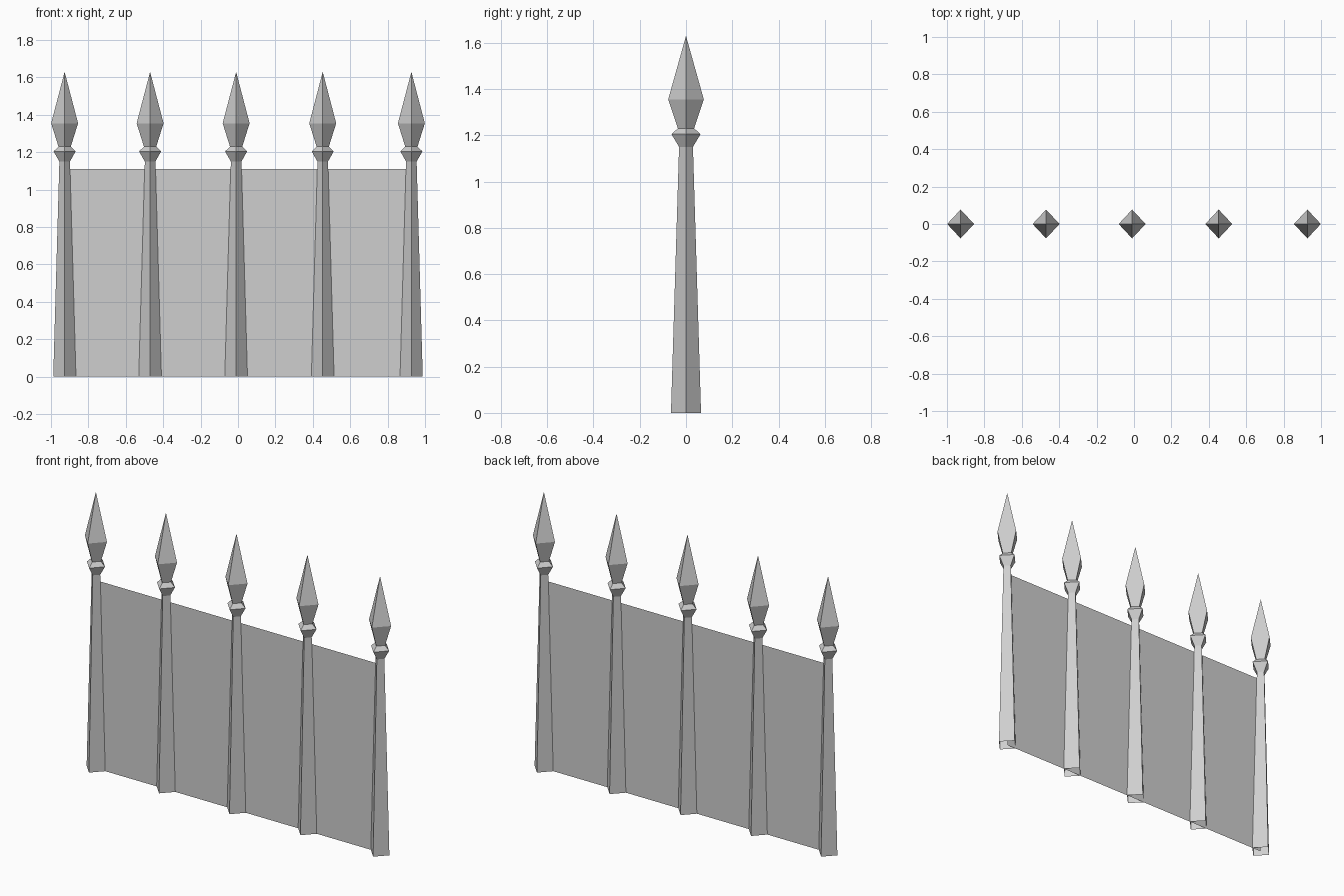
import bpy
import bmesh

cube = bpy.data.objects.get("Cube")
if cube:
    bpy.data.objects.remove(cube, do_unlink=True)


def make_material(name, value):
    mat = bpy.data.materials.new(name)
    mat.use_nodes = True
    colour = (value, value, value, 1)
    mat.diffuse_color = colour
    mat.node_tree.nodes["Principled BSDF"].inputs["Base Color"].default_value = colour
    return mat


def add_object(name, bm, mat, x=0):
    bmesh.ops.recalc_face_normals(bm, faces=bm.faces)
    mesh = bpy.data.meshes.new(name)
    bm.to_mesh(mesh)
    bm.free()
    mesh.materials.append(mat)
    obj = bpy.data.objects.new(name, mesh)
    obj.location.x = x
    bpy.context.collection.objects.link(obj)


def diamond_loft(profile, tip=None):
    """Stack diamond rings given as (half width, height), open at the bottom."""
    bm = bmesh.new()
    rings = []
    for r, z in profile:
        rx = r * 0.935
        rings.append([bm.verts.new(p) for p in
                      ((rx, 0, z), (0, r, z), (-rx, 0, z), (0, -r, z))])
    for low, high in zip(rings, rings[1:]):
        for i in range(4):
            j = (i + 1) % 4
            bm.faces.new((low[i], low[j], high[j], high[i]))
    if tip:
        top = bm.verts.new((0, 0, tip))
        for i in range(4):
            bm.faces.new((rings[-1][i], rings[-1][(i + 1) % 4], top))
    return bm


iron = make_material("grey iron", 0.62)

# Tapered posts, each with a collar and a spear head
shaft = [(0.065, 0), (0.030, 1.15)]
collar = [(0.030, 1.15), (0.063, 1.205), (0.035, 1.23)]
spear = [(0.035, 1.23), (0.077, 1.355)]
for n, x in enumerate((-0.927, -0.47, -0.01, 0.453, 0.927), 1):
    add_object(f"post_shaft_{n}", diamond_loft(shaft), iron, x)
    add_object(f"post_collar_{n}", diamond_loft(collar), iron, x)
    add_object(f"spear_head_{n}", diamond_loft(spear, 1.63), iron, x)

# Thin sheet running through the middle of the posts
bm = bmesh.new()
bm.faces.new([bm.verts.new(p) for p in
              ((-0.927, 0, 0), (0.927, 0, 0), (0.927, 0, 1.11), (-0.927, 0, 1.11))])
add_object("fence_panel", bm, iron)
